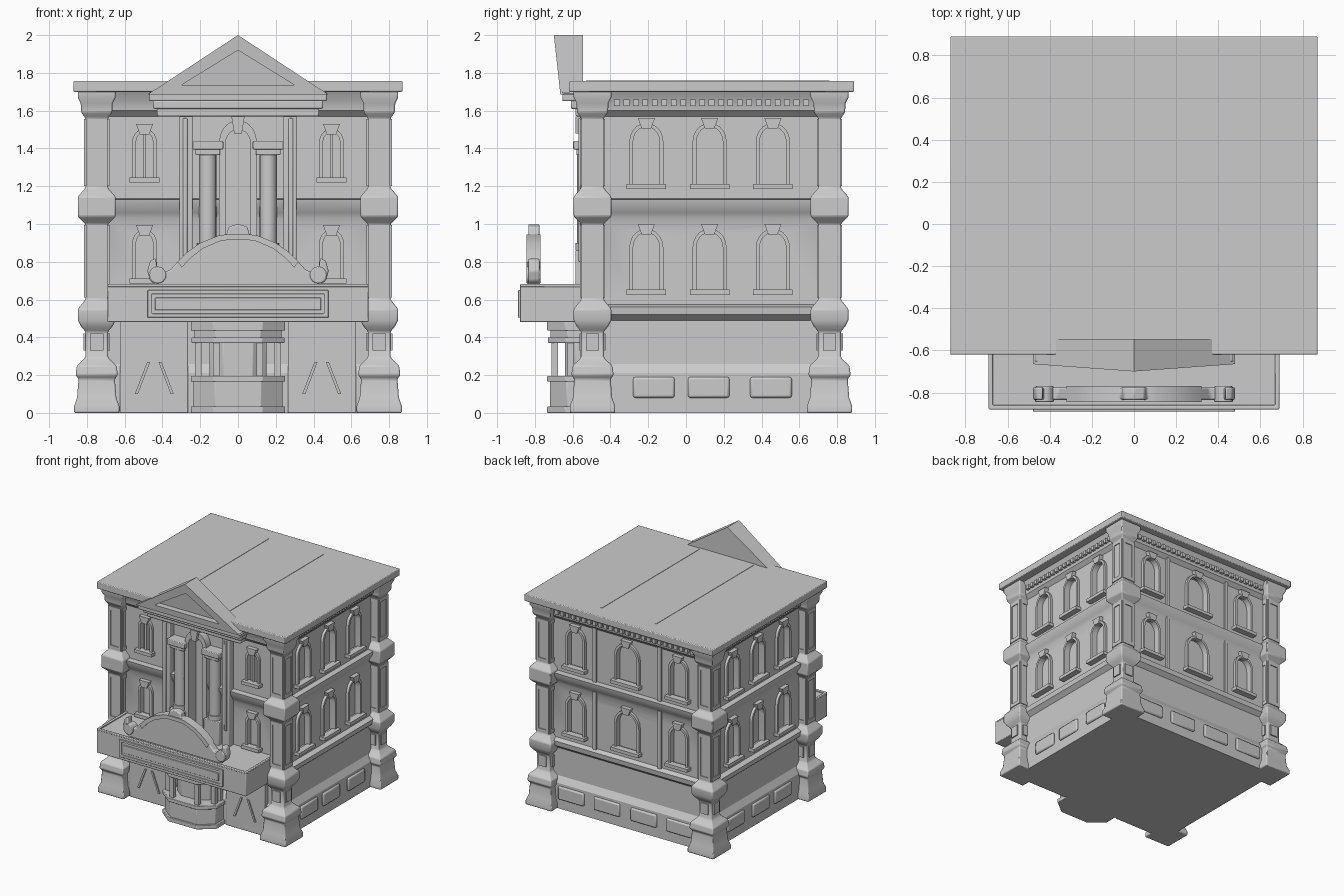
import bpy, bmesh
from math import pi, sin, cos
from mathutils import Matrix

if "Cube" in bpy.data.objects:
    bpy.data.objects.remove(bpy.data.objects["Cube"])

WX, WF, WB = 0.74, -0.50, 0.765          # wall planes: sides, front, back
I = Matrix.Identity(4)


def frame(u, w, origin):
    """Wall frame: u along the wall, v up, w outward."""
    return Matrix(((u[0], 0, w[0], origin[0]), (u[1], 0, w[1], origin[1]), (0, 1, 0, 0), (0, 0, 0, 1)))


FRONT = frame((1, 0), (0, -1), (0, WF))
BACK = frame((-1, 0), (0, 1), (0, WB))
RIGHT = frame((0, 1), (1, 0), (WX, 0))
LEFT = Matrix.Scale(-1, 4, (1, 0, 0)) @ RIGHT


def finish(name, bm, bevel=0):
    bmesh.ops.recalc_face_normals(bm, faces=bm.faces[:])
    me = bpy.data.meshes.new(name)
    bm.to_mesh(me)
    bm.free()
    ob = bpy.data.objects.new(name, me)
    bpy.context.collection.objects.link(ob)
    if bevel:
        m = ob.modifiers.new("bevel", 'BEVEL')
        m.width, m.segments, m.limit_method = bevel, 2, 'ANGLE'
    return ob


def make(name, shapes, M=I, bevel=0):
    """One object from prisms: (outline, w0, w1) or (outline, w0, w1, hole outline)."""
    bm = bmesh.new()
    for s in shapes:
        loops = [[bm.verts.new(M @ Matrix.Translation((u, v, w)).translation) for u, v in o]
                 for o in (s[0],) + tuple(s[3:]) for w in (s[1], s[2])]
        n = len(loops[0])
        if len(loops) == 2:
            bm.faces.new(loops[0])
            bm.faces.new(loops[1])
            pairs = [(0, 1)]
        else:
            pairs = [(0, 1), (2, 3), (0, 2), (1, 3)]
        for a, b in pairs:
            for i in range(n):
                j = (i + 1) % n
                bm.faces.new((loops[a][i], loops[a][j], loops[b][j], loops[b][i]))
    return finish(name, bm, bevel)


def loft(name, cx, cy, hx, hy, profile, bevel=0):
    """Stack of rectangles; profile is (z, outward offset)."""
    bm = bmesh.new()
    rows = [[bm.verts.new((cx + sx * (hx + o), cy + sy * (hy + o), z))
             for sx, sy in ((-1, -1), (1, -1), (1, 1), (-1, 1))] for z, o in profile]
    bm.faces.new(rows[0])
    bm.faces.new(rows[-1])
    for a, b in zip(rows, rows[1:]):
        for i in range(4):
            j = (i + 1) % 4
            bm.faces.new((a[i], a[j], b[j], b[i]))
    return finish(name, bm, bevel)


def rect(u0, u1, v0, v1):
    return [(u0, v0), (u1, v0), (u1, v1), (u0, v1)]


def arch(u, hw, z0, zs, zt, n=10):
    return [(u - hw, z0), (u + hw, z0)] + [(u + hw * cos(pi * i / n), zs + (zt - zs) * sin(pi * i / n))
                                           for i in range(n + 1)]


def mirror(half):
    return half + [(-x, z) for x, z in reversed(half) if x > 0]


cutters = []


def window(u, hw, z0, zt, M):
    """Surround, sill and keystone; also records the recess to cut."""
    zs, t = zt - hw * 1.1, 0.02
    hole = arch(u, hw - t, z0, zs, zt - t)
    cutters.append((hole, -0.03, 0.06, M))
    return [(arch(u, hw, z0, zs, zt), -0.005, 0.022, hole),
            (rect(u - hw - 0.015, u + hw + 0.015, z0 - 0.015, z0 + 0.012), -0.005, 0.05),
            ([(u - 0.025, zt - 0.03), (u + 0.025, zt - 0.03), (u + 0.045, zt + 0.025), (u - 0.045, zt + 0.025)],
             -0.005, 0.035)]


# Main body with plinth, string courses and cornice
body = loft("body", 0, (WF + WB) / 2, WX, (WB - WF) / 2,
            [(0, .03), (.21, .03), (.26, 0), (.49, 0), (.52, .035), (.56, .04), (.575, 0), (1.03, 0),
             (1.06, .015), (1.10, .04), (1.13, .045), (1.135, 0), (1.57, 0), (1.60, .03), (1.65, .035), (1.71, .07)])

# Windows on all four sides
for name, M in (("right", RIGHT), ("left", LEFT)):
    make(name + "_windows", [s for u in (-.21, .125, .46) for z in (.64, 1.20)
                             for s in window(u, .09, z, z + .335, M)], M)
    make(name + "_plinth_panels", [(rect(u - .11, u + .11, .08, .19), .02, .045) for u in (-.17, .12, .45)], M, .012)
    make(name + "_dentils", [(rect(u, u + .03, 1.625, 1.66), .02, .055)
                             for u in [-.38 + .05 * i for i in range(21)]], M)
make("back_windows", [s for u, hw in ((-.475, .09), (0, .115), (.475, .09)) for z in (.64, 1.20)
                      for s in window(u, hw, z, z + .335, BACK)], BACK)
make("back_strips", [(rect(u - .015, u + .015, a, b), -.005, .015) for u in (-.3, .3)
                     for a, b in ((.57, 1.05), (1.13, 1.6))], BACK)
make("back_plinth_panels", [(rect(u - .12, u + .12, .08, .19), .02, .045) for u in (-.5, -.17, .17, .5)], BACK, .012)
make("back_dentils", [(rect(u, u + .03, 1.625, 1.66), .02, .055) for u in [-.64 + .05 * i for i in range(26)]], BACK)
make("front_windows", [s for u in (-.495, .495) for z in (.70, 1.235) for s in window(u, .065, z, z + .27, FRONT)], FRONT)
make("front_window_mullions", [(rect(u - .009, u + .009, 1.235, 1.48), -.035, .012) for u in (-.495, .495)], FRONT)

# Cut the window recesses and the central niche
niche = arch(0, .065, .70, 1.43, 1.50)
cutters.append((niche, -.04, .1, FRONT))
for k, (outline, a, b, M) in enumerate(cutters):
    c = make("recess_cutter", [(outline, a, b)], M)
    c.hide_render = True
    m = body.modifiers.new("recess%d" % k, 'BOOLEAN')
    m.object, m.operation, m.solver = c, 'DIFFERENCE', 'EXACT'
body.data = bpy.data.meshes.new_from_object(body.evaluated_get(bpy.context.evaluated_depsgraph_get()))
body.modifiers.clear()
for ob in [o for o in bpy.data.objects if o.name.startswith("recess_cutter")]:
    bpy.data.objects.remove(ob)

# Corner pillars with panelled shafts
pillar = [(0, .12), (.035, .12), (.08, .104), (.18, .096), (.20, .112), (.25, .105), (.285, .068), (.30, .06),
          (.43, .06), (.46, .085), (.49, .10), (.55, .10), (.60, .06), (1.0, .06), (1.04, .10), (1.145, .10),
          (1.19, .06), (1.56, .06), (1.59, .082), (1.64, .085), (1.67, .10), (1.71, .10)]
for sx in (-1, 1):
    for cy in (-.495, .76):
        cx = sx * .748
        loft("corner_pillar", cx, cy, 0, 0, pillar, .008)
        for k in range(4):
            M = Matrix.Translation((cx, cy, 0)) @ Matrix.Rotation(k * pi / 2, 4, 'Z') @ frame((1, 0), (0, -1), (0, -.06))
            make("pillar_panel", [(rect(-.058, .058, a, b), -.004, .007, rect(-.036, .036, a + .03, b - .03))
                                  for a, b in ((.61, .995), (1.2, 1.555))]
                 + [(rect(-.035, .035, .33, .42), -.004, .01)], M)

# Roof slab with shallow seams
make("roof", [(rect(-.872, .872, -.62, .89), 1.70, 1.757)], I, .006)
make("roof_seams", [(rect(x - .006, x + .006, -.53, .76), 1.75, 1.76) for x in (-.25, .25)])

# Front entablature and forward-leaning pediment
make("entablature", [(rect(-.43, .43, 1.57, 1.615), 0, .085), (rect(-.45, .45, 1.61, 1.655), 0, .11),
                     (rect(-.47, .47, 1.65, 1.70), 0, .155)], FRONT, .008)
tri = [(-.30, 1.735), (.30, 1.735), (0, 1.92)]
ped = make("pediment", [([(-.48, 1.685), (.48, 1.685), (0, 2.0)], .045, .165, tri),
                        ([(-.38, 1.70), (.38, 1.70), (0, 1.95)], .05, .115)], FRONT)
for v in ped.data.vertices:
    if v.co.y < -.6:
        v.co.y -= (v.co.z - 1.685) * .11

# Central bay: outer pilasters, columns, capitals, arch
make("bay_pilasters", [(rect(s * .275 - .035, s * .275 + .035, .55, 1.59), -.005, .06) for s in (-1, 1)]
     + [(rect(s * .28 - .012, s * .28 + .012, .8, 1.56), .05, .07) for s in (-1, 1)], FRONT, .006)
disc = [(cos(i * pi / 8), sin(i * pi / 8)) for i in range(16)]
make("bay_columns", [([(s * .16 + r * x, -.53 + r * y) for x, y in disc], a, b) for s in (-1, 1)
                     for r, a, b in ((.046, .68, 1.39), (.056, .86, .90))])
make("bay_capitals_and_pedestals", [(rect(s * .16 - h, s * .16 + h, a, b), -.005, w) for s in (-1, 1)
                                    for h, a, b, w in ((.065, 1.365, 1.40, .08), (.082, 1.395, 1.44, .097),
                                                       (.07, .60, .86, .085))], FRONT, .005)
make("niche_arch", [(arch(0, .10, .70, 1.43, 1.55), -.005, .06, niche),
                    ([(-.02, 1.48), (.02, 1.48), (.035, 1.57), (-.035, 1.57)], 0, .085)], FRONT)

# Canopy with framed front board
make("canopy", [(rect(-.69, .69, -.88, -.48), .48, .67),
                (rect(-.69, .69, -.88, -.48), .665, .682, rect(-.67, .67, -.86, -.49))], I, .008)
make("canopy_board", [(rect(-.48, .48, .505, .65), .375, .39, rect(-.455, .455, .525, .63)),
                      (rect(-.44, .44, .545, .61), .375, .387)], FRONT, .004)

# Crest on the canopy: scrolled outline with a raised rim
arc = [(.32, .80), (.27, .85), (.20, .90), (.10, .94), (.06, .945)]
crest = [(0, .665), (.42, .665), (.465, .70), (.48, .75), (.465, .805), (.435, .82), (.43, .775), (.40, .745),
         (.36, .755)] + arc + [(.05, .985), (0, 1.0)]
make("crest", [(mirror(crest), .275, .335)], FRONT, .008)
rim = mirror(arc)
make("crest_rim", [(rim + [(x * .93, z - .03) for x, z in reversed(rim)], .27, .345)], FRONT)
make("crest_scrolls", [([(s * .425 + .045 * x, .73 + .045 * y) for x, y in disc], .27, .345) for s in (-1, 1)], FRONT, .006)


# Ticket booth: faceted counter, window posts and canopy drum
def facet(k):
    return [(k * x, -.5 + k * y) for x, y in
            ((-.25, .03), (-.25, -.14), (-.13, -.235), (.13, -.235), (.25, -.14), (.25, .03))]


make("ticket_booth", [(facet(k), a, b) for k, a, b in
                      ((1, 0, .035), (.94, .03, .17), (1, .165, .195), (.6, .19, .38), (.98, .37, .40),
                       (.92, .395, .44), (1, .435, .49))], I, .004)
make("booth_posts", [(rect(x - .018, x + .018, y - .018, y + .018), .19, .38)
                     for s in (-1, 1) for x, y in ((s * .21, -.61), (s * .115, -.695), (s * .21, -.54))])

# Entrance doors with slanted bars
make("entrance_doors", [(rect(s * .445 - .18, s * .445 + .18, 0, .49), -.005, .04) for s in (-1, 1)], FRONT, .005)
make("door_bars", [([(s * a, .10), (s * (a + .016), .10), (s * (b + .016), .27), (s * b, .27)], .035, .05)
                   for s in (-1, 1) for a, b in ((.34, .405), (.53, .465))], FRONT)

# Smooth shading with sharp edges kept
bpy.ops.object.select_all(action='DESELECT')
for ob in bpy.data.objects:
    ob.select_set(True)
bpy.context.view_layer.objects.active = body
bpy.ops.object.shade_smooth_by_angle(angle=0.5)
